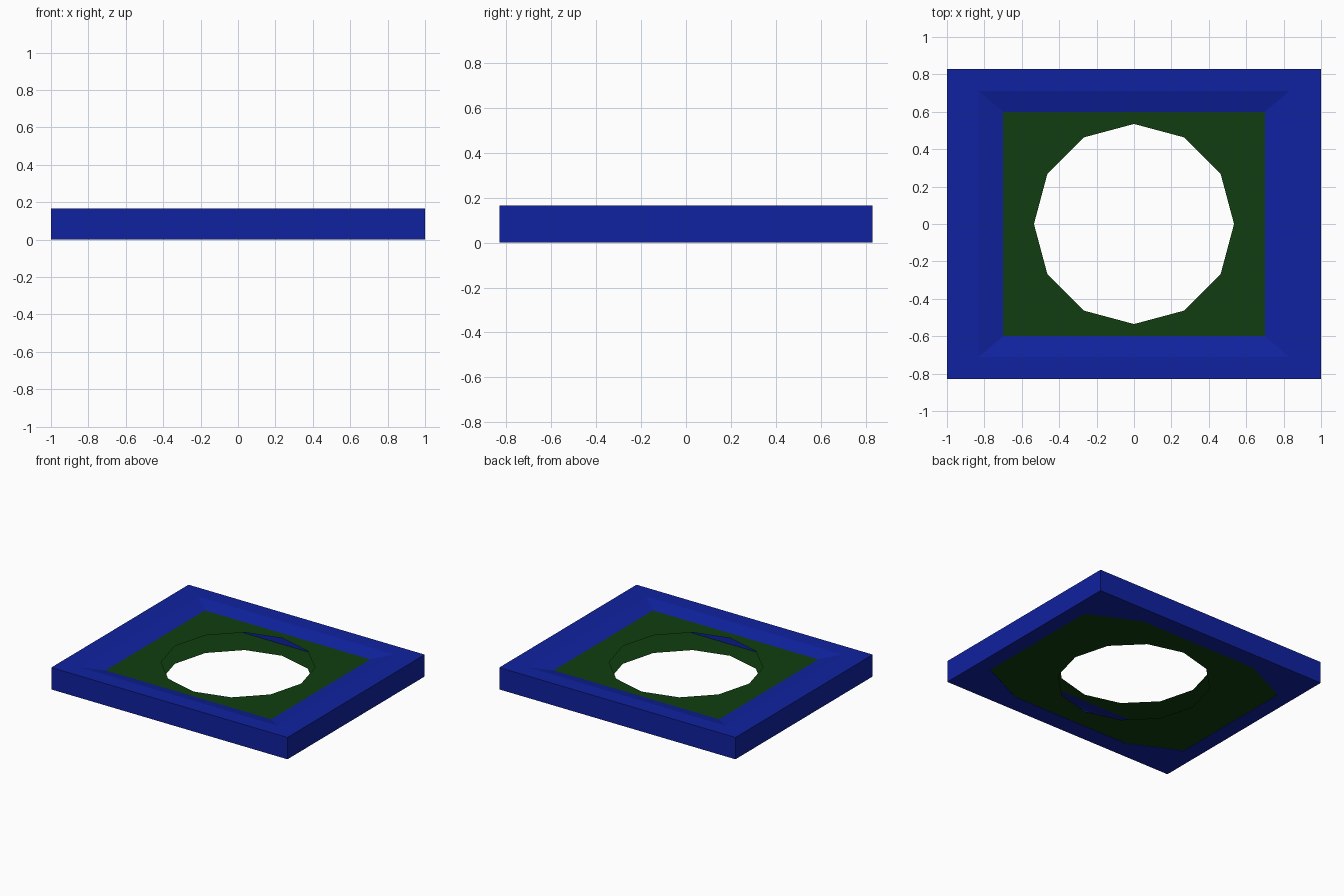
import bpy, bmesh, math

cube = bpy.data.objects.get("Cube")
if cube:
    bpy.data.objects.remove(cube, do_unlink=True)


def material(name, color):
    m = bpy.data.materials.new(name)
    m.use_nodes = True
    m.diffuse_color = color
    m.node_tree.nodes["Principled BSDF"].inputs["Base Color"].default_value = color
    return m


BLUE = material("deep blue", (0.005, 0.016, 0.35, 1))
GREEN = material("dark green", (0.005, 0.048, 0.005, 1))


def rect(x, y):
    return [(-x, -y), (x, -y), (x, y), (-x, y)]


def cut_rect(x, y, cx, cy):
    """Rectangle with its four corners cut off."""
    return [(-cx, -y), (cx, -y), (x, -cy), (x, cy),
            (cx, y), (-cx, y), (-x, cy), (-x, -cy)]


def circle(r, sides=12):
    return [(r * math.cos(math.tau * i / sides), r * math.sin(math.tau * i / sides))
            for i in range(sides)]


def add_loop(bm, outline, z):
    verts = [bm.verts.new((x, y, z)) for x, y in outline]
    return verts, [bm.edges.new((v, verts[i - 1])) for i, v in enumerate(verts)]


def wall(bm, a, b):
    for i in range(len(a)):
        bm.faces.new((a[i - 1], a[i], b[i], b[i - 1]))


def fill_ring(bm, outer_edges, inner_edges, normal):
    bmesh.ops.triangle_fill(bm, use_beauty=True, edges=outer_edges + inner_edges,
                            normal=normal)


def finish(bm, name, mat):
    mesh = bpy.data.meshes.new(name)
    bm.to_mesh(mesh)
    bm.free()
    mesh.materials.append(mat)
    obj = bpy.data.objects.new(name, mesh)
    bpy.context.collection.objects.link(obj)


HEIGHT, PLATE_Z = 0.167, 0.138
opening = cut_rect(0.88, 0.69, 0.5, 0.51)

# Frame: outer walls, flat rim, sloping inner lip, underside and cavity wall
bm = bmesh.new()
base, base_edges = add_loop(bm, rect(1, 0.83), 0)
top, _ = add_loop(bm, rect(1, 0.83), HEIGHT)
rim, _ = add_loop(bm, rect(0.83, 0.71), HEIGHT)
lip, _ = add_loop(bm, rect(0.7, 0.6), PLATE_Z)
low, low_edges = add_loop(bm, opening, 0)
high, _ = add_loop(bm, opening, PLATE_Z - 0.005)
for a, b in ((base, top), (top, rim), (rim, lip), (low, high)):
    wall(bm, a, b)
fill_ring(bm, base_edges, low_edges, (0, 0, -1))
bmesh.ops.recalc_face_normals(bm, faces=bm.faces)
finish(bm, "frame", BLUE)

# Thin plates with a twelve-sided hole, one above and one below the cavity
for name, outline, z, up in (("upper_plate", rect(0.7, 0.6), PLATE_Z, 1),
                             ("lower_plate", opening, 0.003, -1)):
    bm = bmesh.new()
    _, outer_edges = add_loop(bm, outline, z)
    _, hole_edges = add_loop(bm, circle(0.535), z)
    fill_ring(bm, outer_edges, hole_edges, (0, 0, up))
    finish(bm, name, GREEN)
